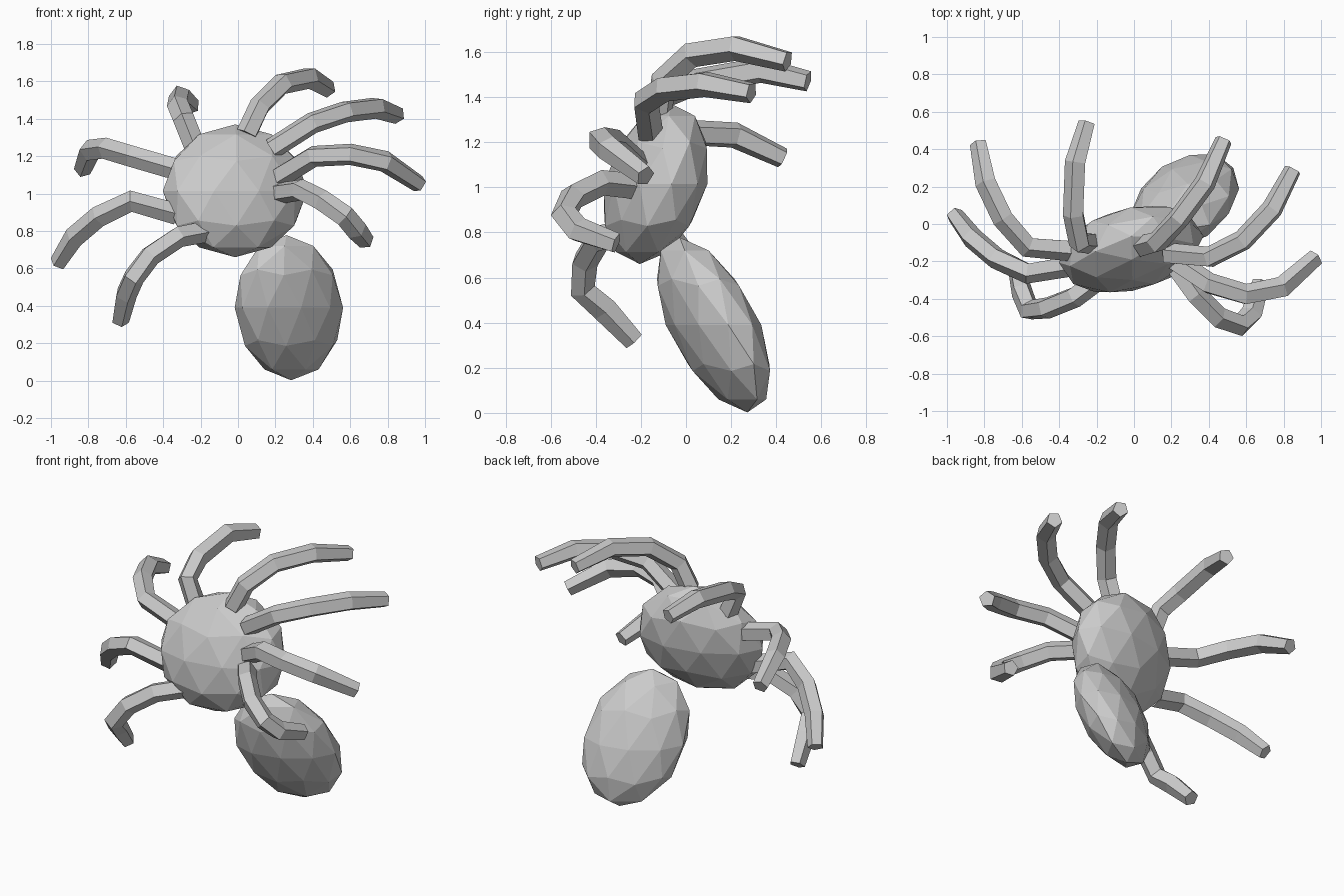
import bpy, bmesh, math
from mathutils import Vector, Matrix

if "Cube" in bpy.data.objects:
    bpy.data.objects.remove(bpy.data.objects["Cube"])


def link(name, bm):
    bmesh.ops.recalc_face_normals(bm, faces=bm.faces)
    me = bpy.data.meshes.new(name)
    bm.to_mesh(me)
    bm.free()
    ob = bpy.data.objects.new(name, me)
    bpy.context.collection.objects.link(ob)
    return ob


# Faceted ellipsoid from a centre and three half-axis vectors
def ellipsoid(name, centre, ax, ay, az):
    bm = bmesh.new()
    bmesh.ops.create_icosphere(bm, subdivisions=2, radius=1)
    m = Matrix((ax, ay, az)).transposed().to_4x4()
    m.translation = centre
    bmesh.ops.transform(bm, matrix=m, verts=bm.verts)
    return link(name, bm)


# Low-poly tube swept along a bent path
def leg(name, pts, sides=5):
    pts = [Vector(p) for p in pts]
    n = len(pts)
    bm = bmesh.new()
    rings = []
    side = None
    for i, p in enumerate(pts):
        a = (p - pts[i - 1]).normalized() if i else Vector()
        b = (pts[i + 1] - p).normalized() if i < n - 1 else Vector()
        t = (a + b).normalized()
        ref = Vector((0, 0, 1)).cross(t) if side is None else side
        side = (ref - t * ref.dot(t)).normalized()
        up = t.cross(side)
        r = 0.048 if i == n - 1 else 0.06
        rings.append([bm.verts.new(p + r * (side * math.cos(k * math.tau / sides)
                                            + up * math.sin(k * math.tau / sides)))
                      for k in range(sides)])
    for r0, r1 in zip(rings, rings[1:]):
        for k in range(sides):
            j = (k + 1) % sides
            bm.faces.new((r0[k], r0[j], r1[j], r1[k]))
    bm.faces.new(rings[0])
    bm.faces.new(rings[-1])
    return link(name, bm)


# Body and abdomen
ellipsoid("body", (-.015, -.135, 1.015),
          (.37, 0, 0), (.113, .23, 0), (0, .07, .355))
ellipsoid("abdomen", (.272, .122, .39),
          (.268, 0, 0), (.113, .212, 0), (-.012, -.15, .388))

# Eight legs, each curling backwards from the body
legs = {
    "left_leg_1": [(-.23, -.1, 1.25), (-.29, -.1, 1.40), (-.32, .05, 1.47),
                   (-.31, .33, 1.52), (-.25, .54, 1.47)],
    "left_leg_2": [(-.33, -.14, 1.13), (-.57, -.12, 1.20), (-.70, .03, 1.24),
                   (-.79, .22, 1.23), (-.83, .43, 1.13)],
    "left_leg_3": [(-.33, -.22, .89), (-.57, -.26, .96), (-.74, -.18, .88),
                   (-.87, -.07, .77), (-.96, .05, .63)],
    "left_leg_4": [(-.16, -.27, .80), (-.32, -.39, .77), (-.47, -.45, .67),
                   (-.56, -.46, .55), (-.60, -.36, .46), (-.63, -.23, .32)],
    "right_leg_1": [(.05, -.12, 1.32), (.12, -.10, 1.47), (.24, .03, 1.59),
                    (.38, .22, 1.62), (.48, .45, 1.56)],
    "right_leg_2": [(.18, -.16, 1.24), (.40, -.18, 1.38), (.58, -.09, 1.44),
                    (.74, .08, 1.46), (.85, .29, 1.42)],
    "right_leg_3": [(.22, -.20, 1.09), (.40, -.32, 1.20), (.60, -.38, 1.21),
                    (.79, -.34, 1.17), (.97, -.18, 1.05)],
    "right_leg_4": [(.20, -.20, 1.00), (.33, -.38, 1.02), (.45, -.50, .96),
                    (.57, -.54, .88), (.63, -.48, .81), (.68, -.31, .75)],
}
for name, pts in legs.items():
    leg(name, pts)
